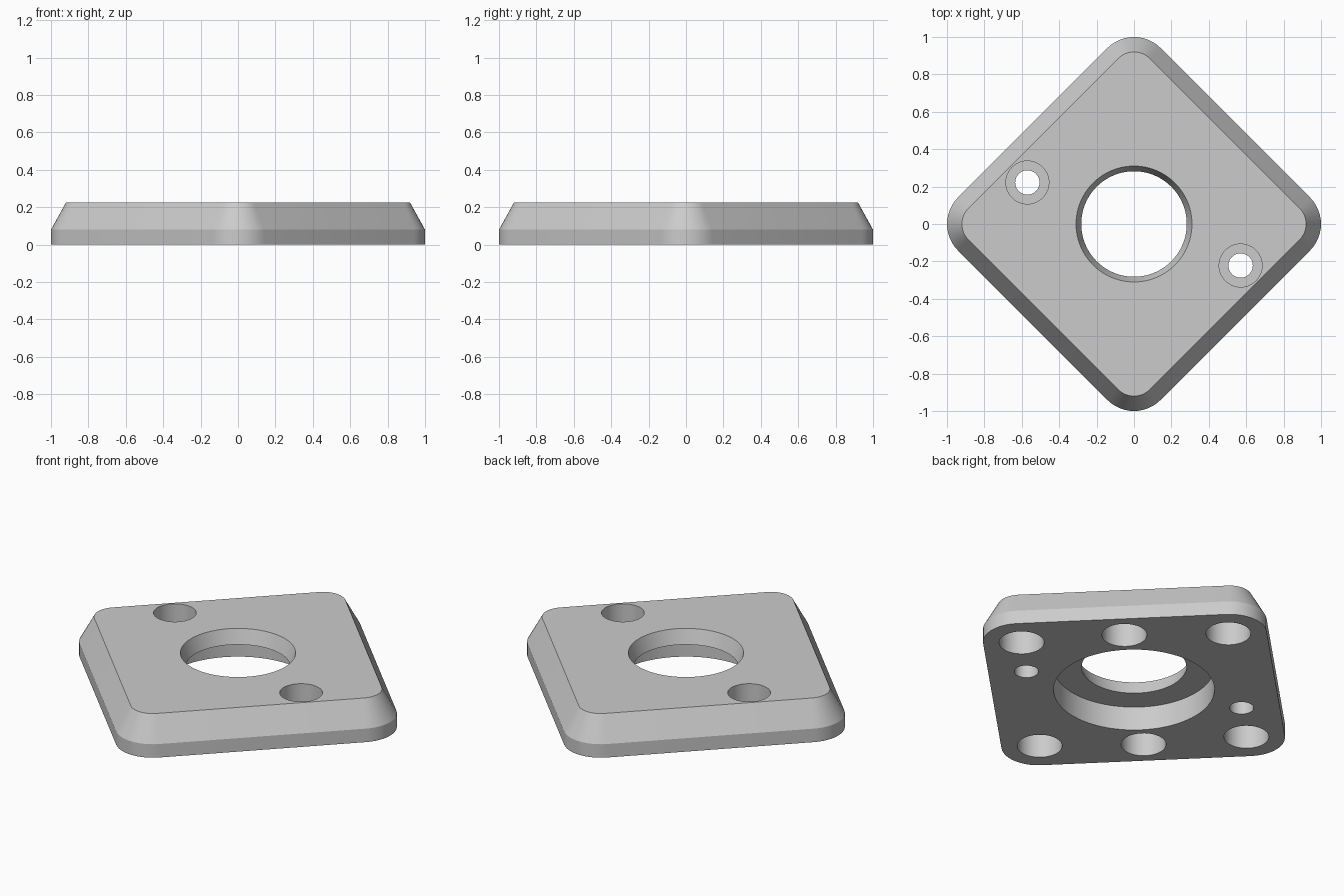
import bpy, bmesh, math

if "Cube" in bpy.data.objects:
    bpy.data.objects.remove(bpy.data.objects["Cube"], do_unlink=True)

grey = bpy.data.materials.new("plain grey")
grey.use_nodes = True
grey.diffuse_color = (0.6, 0.6, 0.6, 1)
grey.node_tree.nodes["Principled BSDF"].inputs["Base Color"].default_value = (0.6, 0.6, 0.6, 1)


def loft(name, rings):
    """Closed solid from stacked rings of points, bottom to top."""
    bm = bmesh.new()
    loops = [[bm.verts.new(p) for p in ring] for ring in rings]
    n = len(loops[0])
    for low, high in zip(loops, loops[1:]):
        for i in range(n):
            j = (i + 1) % n
            bm.faces.new((low[i], low[j], high[j], high[i]))
    bm.faces.new(loops[0][::-1])
    bm.faces.new(loops[-1])
    bmesh.ops.recalc_face_normals(bm, faces=bm.faces)
    mesh = bpy.data.meshes.new(name)
    bm.to_mesh(mesh)
    bm.free()
    mesh.materials.append(grey)
    obj = bpy.data.objects.new(name, mesh)
    bpy.context.collection.objects.link(obj)
    return obj


def diamond(radius, z, centre=0.8, steps=12):
    """Diamond outline with round corners centred on the axes."""
    points = []
    for corner in range(4):
        mid = corner * math.pi / 2
        for s in range(steps + 1):
            a = mid + (s / steps - 0.5) * math.pi / 2
            points.append((centre * math.cos(mid) + radius * math.cos(a),
                           centre * math.sin(mid) + radius * math.sin(a), z))
    return points


def circle(x, y, radius, z, sides):
    return [(x + radius * math.cos(2 * math.pi * i / sides),
             y + radius * math.sin(2 * math.pi * i / sides), z) for i in range(sides)]


def drill(body, x, y, profile, sides=48):
    """Cut a turned (radius, height) profile out of the body."""
    cutter = loft("hole_cutter", [circle(x, y, r, z, sides) for r, z in profile])
    cutter.hide_render = True
    mod = body.modifiers.new("hole", 'BOOLEAN')
    mod.operation = 'DIFFERENCE'
    mod.solver = 'EXACT'
    mod.object = cutter
    bpy.context.view_layer.objects.active = body
    bpy.ops.object.modifier_apply(modifier=mod.name)
    bpy.data.objects.remove(cutter, do_unlink=True)


# Plate with upright rim and chamfered upper edge
plate = loft("base_plate", [diamond(0.2, 0), diamond(0.2, 0.08), diamond(0.12, 0.225)])

# Central opening: wide recess below, tapered hole above
drill(plate, 0, 0, [(0.433, -0.05), (0.433, 0.142), (0.282, 0.142), (0.338, 0.308)], 96)

# Counterbored screw holes
for side in (-1, 1):
    drill(plate, 0.57 * side, -0.222 * side,
          [(0.065, -0.05), (0.065, 0.08), (0.115, 0.08), (0.115, 0.3)])

# Blind round pockets in the underside
pockets = [(0.79, 0), (0, 0.79), (0.418, 0.418)]
for side in (-1, 1):
    for x, y in pockets:
        drill(plate, x * side, y * side, [(0.121, -0.05), (0.121, 0.15)])

# Smooth round walls, sharp edges
bpy.ops.object.select_all(action='DESELECT')
plate.select_set(True)
bpy.context.view_layer.objects.active = plate
bpy.ops.object.shade_smooth_by_angle(angle=math.radians(25))
